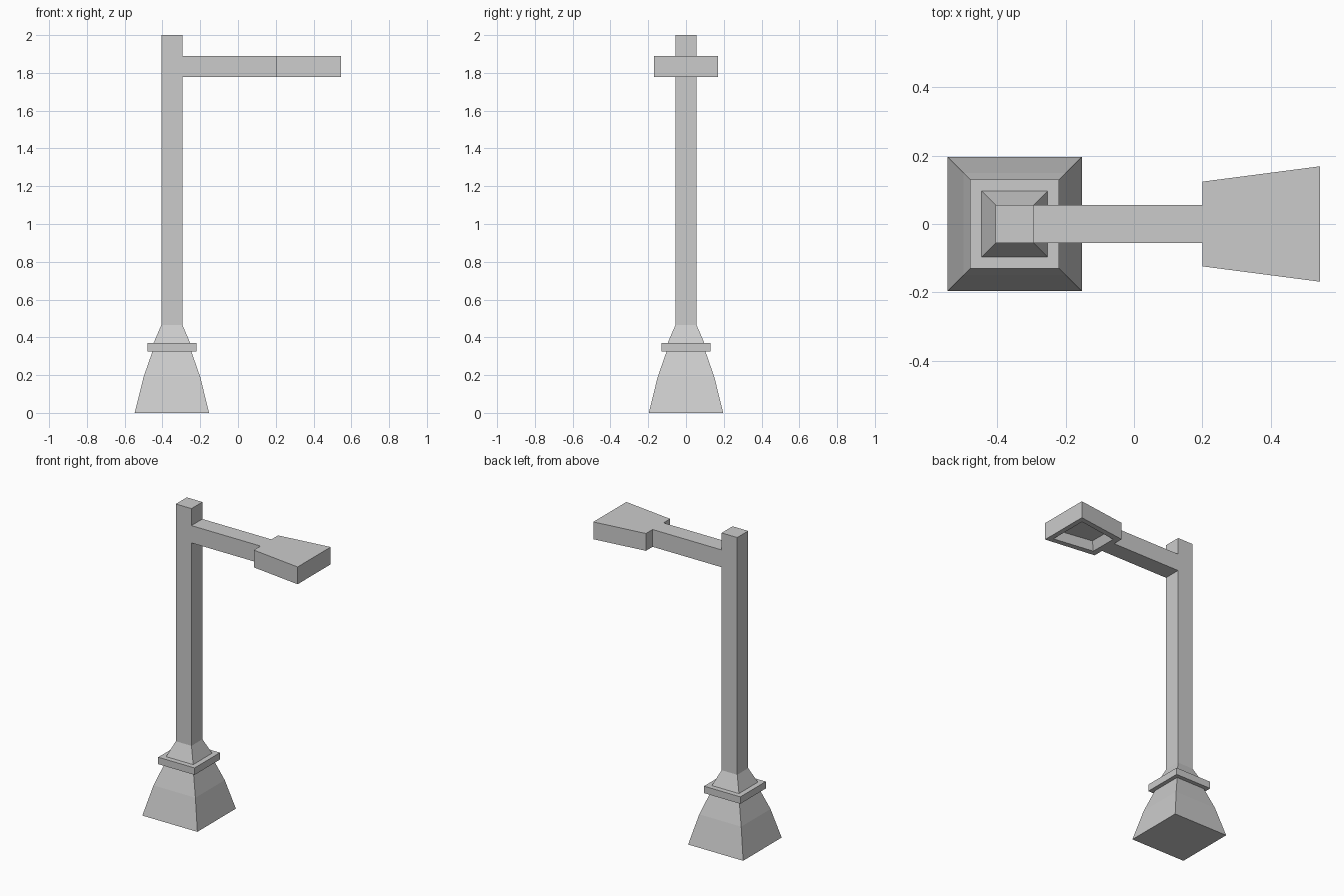
import bpy, bmesh
from mathutils import Vector

if "Cube" in bpy.data.objects:
    bpy.data.objects.remove(bpy.data.objects["Cube"])

CX = -0.35  # post axis


def finish(bm, name):
    bmesh.ops.recalc_face_normals(bm, faces=bm.faces)
    mesh = bpy.data.meshes.new(name)
    bm.to_mesh(mesh)
    bm.free()
    obj = bpy.data.objects.new(name, mesh)
    bpy.context.collection.objects.link(obj)
    return obj


def loft_square(bm, profile):
    """Stack square rings (half width, z) and return the wall faces per level."""
    rings = [[bm.verts.new((CX + sx * h, sy * h, z))
              for sx, sy in ((-1, -1), (1, -1), (1, 1), (-1, 1))]
             for h, z in profile]
    walls = [[bm.faces.new((a[i], a[(i + 1) % 4], b[(i + 1) % 4], b[i]))
              for i in range(4)] for a, b in zip(rings, rings[1:])]
    bm.faces.new(rings[0][::-1])
    bm.faces.new(rings[-1])
    return walls


# Flared base, collar, post and side arm in one continuous mesh
bm = bmesh.new()
walls = loft_square(bm, [
    (0.197, 0), (0.15, 0.19), (0.103, 0.325),                 # flared base
    (0.13, 0.325), (0.13, 0.37),                              # collar
    (0.097, 0.37), (0.056, 0.465),                            # shoulder
    (0.056, 1.778), (0.056, 1.89), (0.056, 2.0)])             # post
arm_root = walls[7][1]                                        # +x side
bm.normal_update()
res = bmesh.ops.extrude_discrete_faces(bm, faces=[arm_root])
for v in res["faces"][0].verts:
    v.co.x = 0.2
finish(bm, "post_and_arm")

# Tapered lamp head with a recessed underside
bm = bmesh.new()
outline = [(0.2, -0.124), (0.545, -0.169), (0.545, 0.169), (0.2, 0.124)]
top = bm.faces.new([bm.verts.new((x, y, 1.89)) for x, y in outline])
res = bmesh.ops.extrude_face_region(bm, geom=[top], use_keep_orig=True)
for v in [g for g in res["geom"] if isinstance(g, bmesh.types.BMVert)]:
    v.co.z = 1.778
bmesh.ops.recalc_face_normals(bm, faces=bm.faces)
bottom = min(bm.faces, key=lambda f: f.calc_center_median().z)
bmesh.ops.inset_region(bm, faces=[bottom], thickness=0.05)
bmesh.ops.inset_region(bm, faces=[bottom], thickness=0.035)
bmesh.ops.translate(bm, verts=bottom.verts[:], vec=Vector((0, 0, 0.05)))
finish(bm, "lamp_head")
